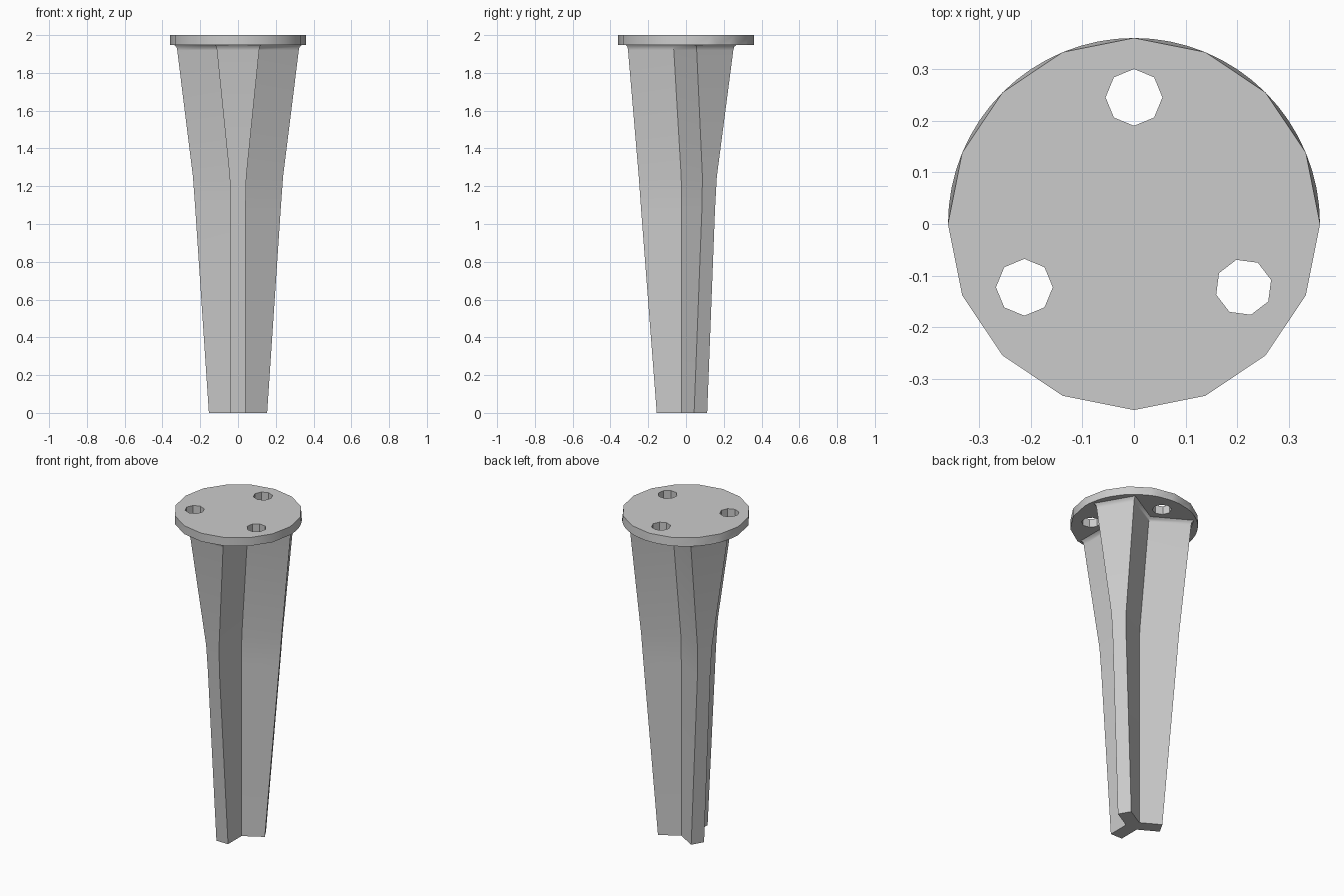
import bpy, bmesh
from math import sin, cos, pi, radians
from mathutils import Vector

cube = bpy.data.objects.get("Cube")
if cube:
    bpy.data.objects.remove(cube, do_unlink=True)

grey = bpy.data.materials.new("plain_grey")
grey.use_nodes = True
grey.diffuse_color = (0.6, 0.6, 0.6, 1)
grey.node_tree.nodes["Principled BSDF"].inputs["Base Color"].default_value = (0.6, 0.6, 0.6, 1)


def finish(bm, name, angle):
    bmesh.ops.recalc_face_normals(bm, faces=bm.faces[:])
    mesh = bpy.data.meshes.new(name)
    bm.to_mesh(mesh)
    bm.free()
    mesh.materials.append(grey)
    ob = bpy.data.objects.new(name, mesh)
    bpy.context.collection.objects.link(ob)
    bpy.ops.object.select_all(action='DESELECT')
    ob.select_set(True)
    bpy.context.view_layer.objects.active = ob
    bpy.ops.object.shade_smooth_by_angle(angle=radians(angle))
    return ob


def polar(r, a, z, centre=(0, 0)):
    return Vector((centre[0] + r * cos(a), centre[1] + r * sin(a), z))


# Tapered three-armed leg: each ring is (height, arm reach, arm half width)
def star_ring(bm, z, reach, half):
    ring = []
    for k in range(3):
        a = radians(-90 + 120 * k)
        out, side = polar(reach, a, z), polar(half, a + pi / 2, 0)
        notch = polar(half / sin(pi / 3), a + pi / 3, z)
        ring += [bm.verts.new(p) for p in (out - side, out + side, notch)]
    return ring


bm = bmesh.new()
profile = [(0, 0.155, 0.04), (1.08, 0.238, 0.04), (1.25, 0.25, 0.044),
           (1.92, 0.307, 0.112), (1.938, 0.31, 0.115), (1.95, 0.322, 0.126)]
rings = [star_ring(bm, *p) for p in profile]
for low, high in zip(rings, rings[1:]):
    for i in range(len(low)):
        j = (i + 1) % len(low)
        bm.faces.new((low[i], low[j], high[j], high[i]))
bm.faces.new(rings[0])
bm.faces.new(rings[-1])
finish(bm, "leg", 50)

# Round mounting plate, finer along its rear lower rim, with three screw holes
BOTTOM, TOP, RADIUS, SIDES, FINE = 1.948, 2.0, 0.36, 16, 4
bm = bmesh.new()
step = 2 * pi / SIDES
top = [bm.verts.new(polar(RADIUS, i * step, TOP)) for i in range(SIDES)]
bottom, starts = [], []
for i in range(SIDES):
    parts = FINE if i < SIDES // 2 else 1
    starts.append(len(bottom))
    bottom += [bm.verts.new(polar(RADIUS, (i + k / parts) * step, BOTTOM)) for k in range(parts)]
starts.append(len(bottom))
for i in range(SIDES):
    rim = [bottom[k % len(bottom)] for k in range(starts[i], starts[i + 1] + 1)]
    bm.faces.new(rim + [top[(i + 1) % SIDES], top[i]])

loops = {TOP: [top], BOTTOM: [bottom]}
for direction, turn in ((90, 0), (210, 0), (330, 15)):
    centre = polar(0.245, radians(direction), 0)
    hole = {z: [bm.verts.new(polar(0.055, radians(turn + 45 * i), z, centre)) for i in range(8)]
            for z in loops}
    for i in range(8):
        j = (i + 1) % 8
        bm.faces.new((hole[TOP][i], hole[TOP][j], hole[BOTTOM][j], hole[BOTTOM][i]))
    for z in loops:
        loops[z].append(hole[z])
for z, rims in loops.items():
    edges = [bm.edges.get((r[i - 1], r[i])) for r in rims for i in range(len(r))]
    bmesh.ops.triangle_fill(bm, use_beauty=True, use_dissolve=False, edges=edges, normal=(0, 0, 1))
finish(bm, "mounting_plate", 30)
